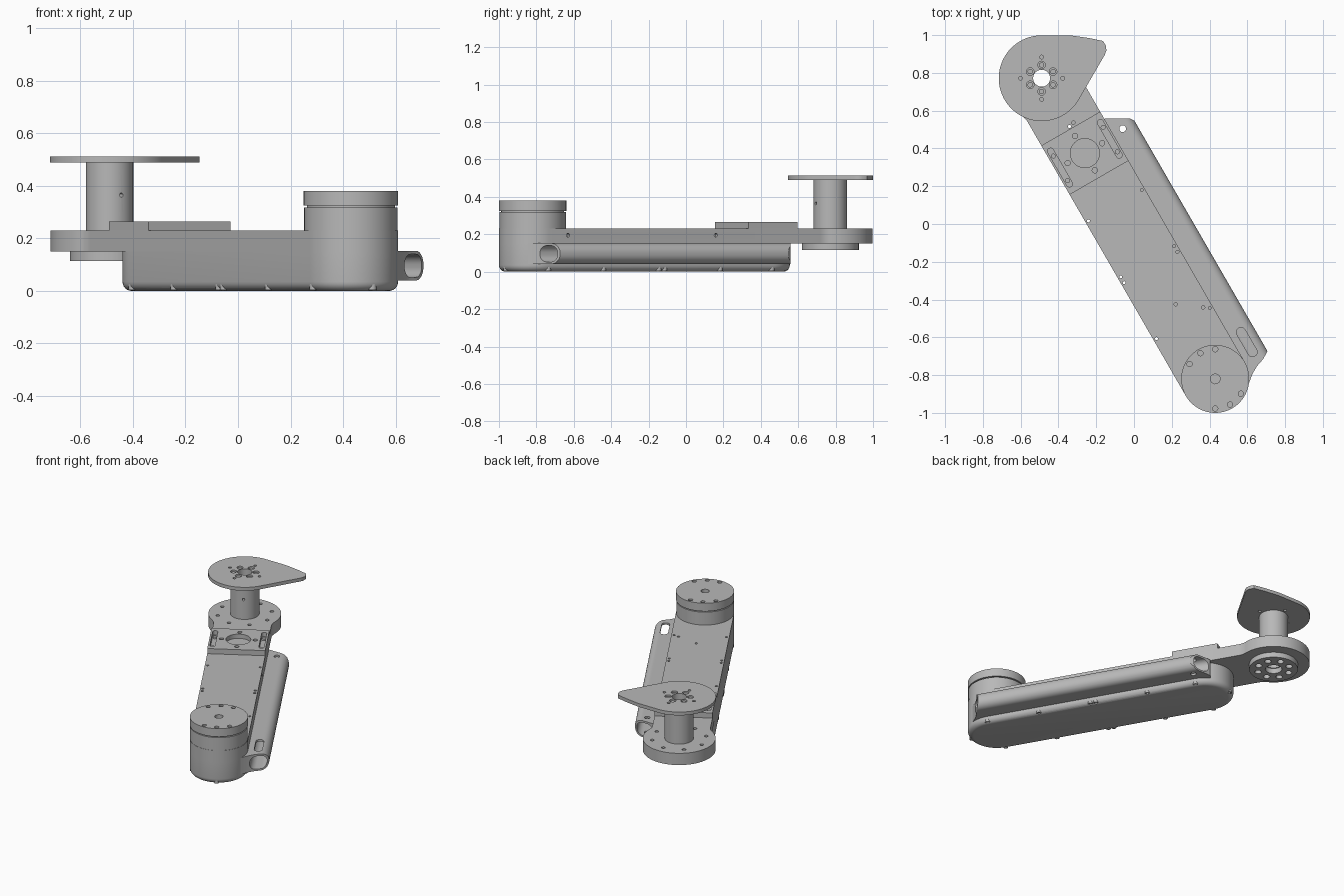
import bpy, bmesh, math
from mathutils import Matrix

if "Cube" in bpy.data.objects:
    bpy.data.objects.remove(bpy.data.objects["Cube"])

grey = bpy.data.materials.new("machined_grey")
grey.use_nodes = True
COLOUR = (0.48, 0.48, 0.48, 1)
grey.diffuse_color = COLOUR
grey.node_tree.nodes["Principled BSDF"].inputs["Base Color"].default_value = COLOUR

# Arm frame: local x runs from the motor axis to the far joint axis
LENGTH = 1.838
HALF = 0.18
HULL_END = 1.38
ARM = Matrix.Translation((0.43, -0.82, 0)) @ Matrix.Rotation(math.radians(120), 4, "Z")
JOINT = Matrix.Translation(ARM @ Matrix.Translation((LENGTH, 0, 0)).to_translation())
ALONG = ARM @ Matrix(((0, 0, 1, 0), (1, 0, 0, 0), (0, 1, 0, 0), (0, 0, 0, 1)))   # extrude along the arm
ACROSS = ARM @ Matrix(((0, 1, 0, 0), (0, 0, 1, 0), (1, 0, 0, 0), (0, 0, 0, 1)))  # extrude across it


def arc(x, y, r, start, end, steps=32):
    angles = [math.radians(start + (end - start) * i / steps) for i in range(steps + 1)]
    return [(x + r * math.cos(a), y + r * math.sin(a)) for a in angles]


def circle(x, y, r, steps=20):
    return arc(x, y, r, 0, 360, steps)[:-1]


def ring(x, y, r, angles, hole):
    return [circle(x + r * math.cos(math.radians(a)), y + r * math.sin(math.radians(a)), hole)
            for a in angles]


def capsule(x0, x1, y, r, steps=32):
    return arc(x0, y, r, 90, 270, steps) + arc(x1, y, r, -90, 90, steps)


def rounded(x0, x1, y0, y1, r):
    return (arc(x1 - r, y0 + r, r, -90, 0, 8) + arc(x1 - r, y1 - r, r, 0, 90, 8)
            + arc(x0 + r, y1 - r, r, 90, 180, 8) + arc(x0 + r, y0 + r, r, 180, 270, 8))


def solid(name, outlines, z0, z1, frame=ARM, bottom_round=0):
    """Extrude one or more closed outlines into a single object."""
    bm = bmesh.new()
    for pts in outlines:
        base = bm.faces.new([bm.verts.new((x, y, z0)) for x, y in pts])
        top = bmesh.ops.extrude_face_region(bm, geom=[base])["geom"]
        for v in top:
            if isinstance(v, bmesh.types.BMVert):
                v.co.z = z1
    bmesh.ops.recalc_face_normals(bm, faces=bm.faces)
    if bottom_round:
        rim = [e for e in bm.edges if all(abs(v.co.z - z0) < 1e-5 for v in e.verts)]
        bmesh.ops.bevel(bm, geom=rim, offset=bottom_round, segments=6, profile=0.5, affect="EDGES")
    mesh = bpy.data.meshes.new(name)
    bm.to_mesh(mesh)
    bm.free()
    mesh.materials.append(grey)
    ob = bpy.data.objects.new(name, mesh)
    ob.matrix_world = frame
    bpy.context.collection.objects.link(ob)
    return ob


def activate(ob):
    bpy.ops.object.select_all(action="DESELECT")
    ob.select_set(True)
    bpy.context.view_layer.objects.active = ob


def cut(ob, outlines, z0, z1, frame=ARM, operation="DIFFERENCE"):
    cutter = solid("cutter", outlines, z0, z1, frame)
    cutter.hide_render = True
    mod = ob.modifiers.new("cut", "BOOLEAN")
    mod.operation, mod.object, mod.solver = operation, cutter, "EXACT"
    activate(ob)
    bpy.ops.object.modifier_apply(modifier=mod.name)
    bpy.data.objects.remove(cutter)


# Screw positions around the hull rim
rows = (0.0, 0.34, 0.682, 0.718, 1.06, HULL_END)
screws = [(u, side * 0.163) for u in rows for side in (-1, 1)]
screws += [(-0.163, 0), (HULL_END + 0.163, 0)]
through = [circle(u, v, 0.008, 12) for u, v in screws if 0.1 < u < 1.2 or u > 1.5]

# Lower hull with rounded bottom rim
hull = solid("lower_hull", [capsule(0, HULL_END, 0, HALF)], 0, 0.15, bottom_round=0.035)
cut(hull, through, -0.1, 0.3)
for i, (u, v) in enumerate(screws):
    screw = solid(f"rim_screw_{i}", [circle(u, v, 0.016)], 0.004, 0.036)
    cut(screw, [circle(u, v, 0.008, 12)], -0.1, 0.1)

# Upper arm, with filleted neck into the joint disc
neck = LENGTH - 0.165
arm = solid("upper_arm", [arc(0, 0, HALF, 90, 270) + arc(neck, -0.28, 0.1, 90, 59.5, 8)
                          + arc(LENGTH, 0, 0.225, -120.5, 120.5, 64)
                          + arc(neck, 0.28, 0.1, -59.5, -90, 8)], 0.15, 0.23)
cut(arm, through + [circle(LENGTH, 0, 0.045, 32)], 0, 0.3)
cut(arm, [circle(0.447, -0.016, 0.009), circle(0.36, -0.134, 0.009), circle(1.55, -0.028, 0.009)]
    + ring(LENGTH, 0, 0.17, range(15, 375, 45), 0.012), 0.2, 0.3)
cut(arm, [circle(0.195, u, 0.01) for u in (0.115, 1.027)], -0.2, -0.16, ACROSS)

# Motor housing, groove and cap
solid("motor_housing", [circle(0, 0, 0.178, 64)], 0.23, 0.318)
solid("motor_groove", [circle(0, 0, 0.168, 64)], 0.318, 0.325)
cap = solid("motor_cap", [circle(0, 0, HALF, 64)], 0.325, 0.38)
cut(cap, ring(0, 0, 0.157, (-30, 0, 30, 150, 180, 210), 0.014) + [circle(0, 0, 0.026)], 0.355, 0.4)

# Mounting plate with bore, bolt holes and side slots
plate = solid("mounting_plate", [[(HULL_END + a * 0.15, b * HALF)
                                  for a, b in ((-1, -1), (1, -1), (1, 1), (-1, 1))]], 0.23, 0.265)
cut(plate, [circle(HULL_END, 0, 0.077, 48)]
    + ring(HULL_END, 0, 0.105, (0, 90, 180, 270), 0.014)
    + [capsule(1.28, 1.48, side * 0.152, 0.016, 10) for side in (-1, 1)], 0.236, 0.3)
for side in (-1, 1):
    for u in (1.3, 1.45):
        solid("slot_screw", [circle(u, side * 0.152, 0.013)], 0.233, 0.248)

# Cable conduit: rounded bar trimmed by its plan outline, then hollowed
profile = [(-0.13, 0.04), (-0.13, 0.153)] + arc(-0.261, 0.101, 0.052, 90, 180, 10) \
    + arc(-0.261, 0.092, 0.052, 180, 270, 10)
plan = [(-0.11, -0.142), (-0.075, -0.185), (-0.052, -0.226), (-0.035, -0.275), (-0.008, -0.317),
        (1.39, -0.317), (1.418, -0.3), (1.485, -0.185), (1.475, -0.147), (1.4, -0.14)]
conduit = solid("cable_conduit", [profile], -0.3, 1.7, ALONG)
cut(conduit, [plan], 0, 0.2, ARM, "INTERSECT")
cut(conduit, [rounded(-0.3, -0.197, 0.052, 0.14, 0.038)], -0.4, 1.8, ALONG)
cut(conduit, [capsule(0.025, 0.145, -0.242, 0.025, 10)], 0.1, 0.2)
cut(conduit, [circle(1.392, -0.238, 0.018)], 0, 0.2)

# Joint flange below the arm
flange = solid("joint_flange", [circle(LENGTH, 0, 0.152, 64)], 0.115, 0.15)
cut(flange, [circle(LENGTH, 0, 0.052, 32)], 0, 0.3)
cut(flange, ring(LENGTH, 0, 0.103, range(0, 360, 45), 0.021), 0, 0.14)

# Hollow joint column
column = solid("joint_column", [circle(LENGTH, 0, 0.09, 48)], 0.23, 0.49)
cut(column, [circle(LENGTH, 0, 0.045, 32)], 0.1, 0.6)
cut(column, [circle(0, 0.365, 0.008)], LENGTH - 0.12, LENGTH - 0.06, ALONG)

# Teardrop top plate with its bolts
teardrop = arc(0, 0, 0.227, 90, 330, 64) + [(0.335, 0.125), (0.343, 0.148), (0.34, 0.172),
                                           (0.325, 0.197), (0.25, 0.213), (0.15, 0.227)]
top = solid("teardrop_plate", [teardrop], 0.49, 0.513, JOINT)
cut(top, [circle(0, 0, 0.045, 32)] + ring(0, 0, 0.07, range(30, 390, 60), 0.02)
    + ring(0, 0, 0.112, range(0, 360, 90), 0.01), 0.4, 0.6, JOINT)
for i, pts in enumerate(ring(0, 0, 0.07, range(30, 390, 60), 0.014)):
    solid(f"plate_bolt_{i}", [pts], 0.488, 0.505, JOINT)

# Smooth the round surfaces, keep the edges sharp
for ob in bpy.context.scene.objects:
    if ob.type == "MESH" and ob.data.materials and ob.data.materials[0] == grey:
        activate(ob)
        bpy.ops.object.shade_smooth_by_angle(angle=math.radians(30))
